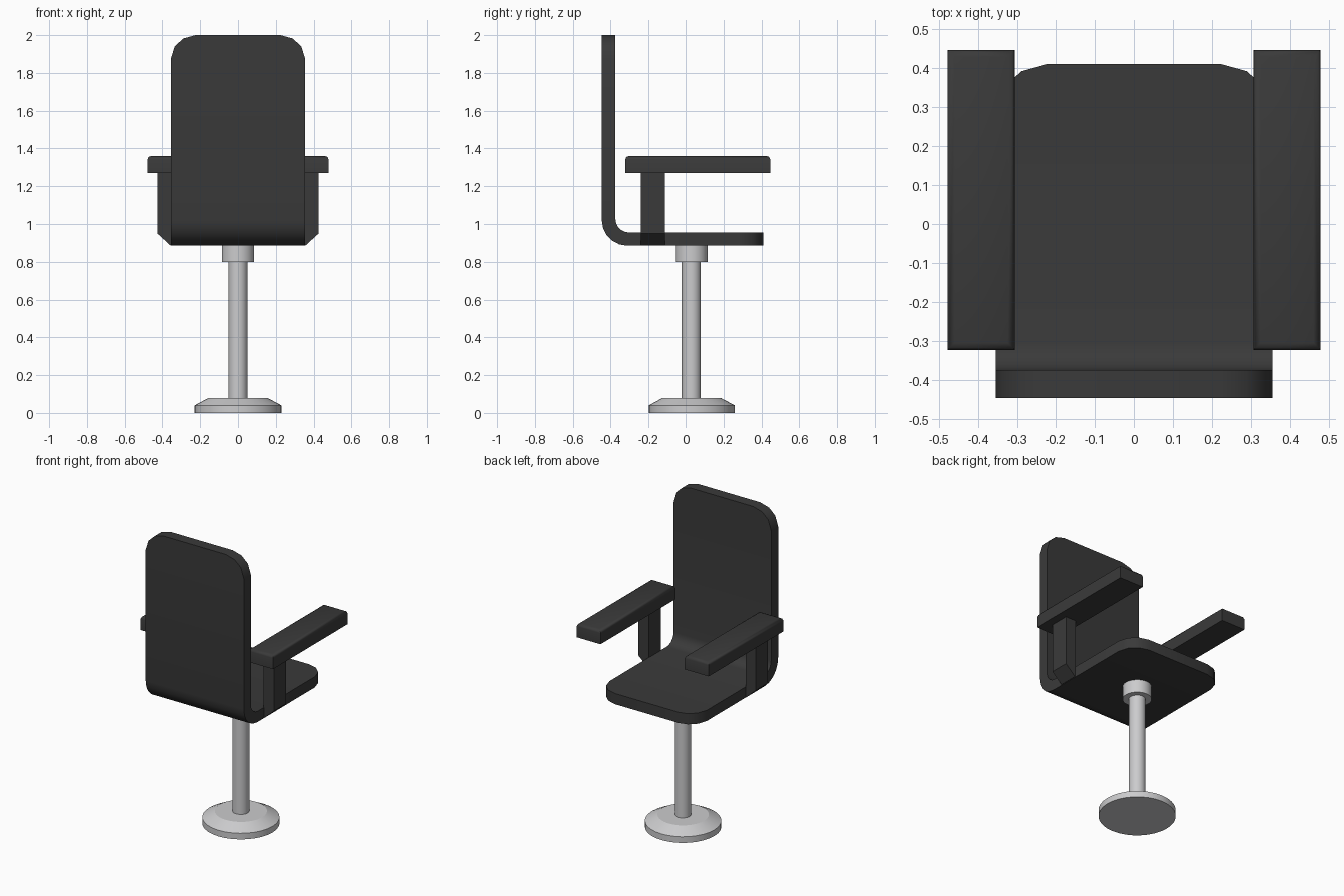
import bpy, bmesh, math

if "Cube" in bpy.data.objects:
    bpy.data.objects.remove(bpy.data.objects["Cube"])


def material(name, v):
    m = bpy.data.materials.new(name)
    m.diffuse_color = (v[0], v[1], v[2], 1)
    m.use_nodes = True
    m.node_tree.nodes["Principled BSDF"].inputs["Base Color"].default_value = m.diffuse_color
    return m


DARK = material("dark_upholstery", (0.042, 0.042, 0.042))
METAL = material("light_metal", (0.6, 0.6, 0.61))


def finish(name, bm, mat, angle=None):
    bmesh.ops.recalc_face_normals(bm, faces=bm.faces)
    me = bpy.data.meshes.new(name)
    bm.to_mesh(me)
    bm.free()
    me.materials.append(mat)
    ob = bpy.data.objects.new(name, me)
    bpy.context.collection.objects.link(ob)
    if angle:
        bpy.ops.object.select_all(action='DESELECT')
        ob.select_set(True)
        bpy.context.view_layer.objects.active = ob
        bpy.ops.object.shade_smooth_by_angle(angle=math.radians(angle))
    return ob


def loft(bm, rings):
    """Skin a list of closed rings and cap both ends."""
    rings = [[bm.verts.new(p) for p in r] for r in rings]
    n = len(rings[0])
    for a, b in zip(rings, rings[1:]):
        for i in range(n):
            j = (i + 1) % n
            bm.faces.new((a[i], a[j], b[j], b[i]))
    bm.faces.new(rings[0])
    bm.faces.new(rings[-1])


# Seat shell: one bent slab, narrowing in rounded corners at both ends
OUT_Y, IN_Y, LOW, TOP = -0.447, -0.375, 0.885, 0.955
corner = [(0.0, 0.225), (0.018, 0.29), (0.06, 0.335), (0.125, 0.355)]
stations = [((OUT_Y, 2 - d), (IN_Y, 2 - d), w) for d, w in corner]
steps = 5
for i in range(steps + 1):
    a = math.pi / 2 * i / steps
    c, s = math.cos(a), math.sin(a)
    stations.append(((OUT_Y + 0.135 * (1 - c), LOW + 0.135 * (1 - s)),
                     (IN_Y + 0.072 * (1 - c), TOP + 0.072 * (1 - s)), 0.355))
stations += [((0.41 - d, LOW), (0.41 - d, TOP), w) for d, w in reversed(corner)]
bm = bmesh.new()
loft(bm, [[(-w, *o), (w, *o), (w, *i), (-w, *i)] for o, i, w in stations])
finish("seat_shell", bm, DARK, 30)

# Armrests: pad with softened top edges on a post with a slanted foot
for side, label in ((-1, "left"), (1, "right")):
    bm = bmesh.new()
    y0, y1, z0, z1 = -0.323, 0.447, 1.27, 1.36
    x0, x1 = side * 0.307, side * 0.479
    loft(bm, [[(x0, y0, z), (x1, y0, z), (x1, y1, z), (x0, y1, z)] for z in (z0, z1)])
    top = [e for e in bm.edges if all(v.co.z > z1 - 0.001 for v in e.verts)]
    bmesh.ops.bevel(bm, geom=top, offset=0.018, segments=2, profile=0.5, affect='EDGES')
    finish(label + "_arm_pad", bm, DARK, 50)

    bm = bmesh.new()
    prof = [(0.353, 0.887), (0.358, 0.887), (0.427, 0.95), (0.427, 1.272), (0.353, 1.272)]
    loft(bm, [[(side * x, y, z) for x, z in prof] for y in (-0.24, -0.115)])
    finish(label + "_arm_post", bm, DARK)


# Pedestal: turned parts around a shared axis
def turned(name, prof, sides=32):
    bm = bmesh.new()
    loft(bm, [[(r * math.cos(2 * math.pi * k / sides),
                0.03 + r * math.sin(2 * math.pi * k / sides), z)
               for k in range(sides)] for r, z in prof])
    finish(name, bm, METAL, 25)


turned("base_disc", [(0.229, 0), (0.229, 0.04), (0.155, 0.08)])
turned("pole", [(0.05, 0.075), (0.05, 0.805)])
turned("collar", [(0.086, 0.8), (0.086, 0.886)])
